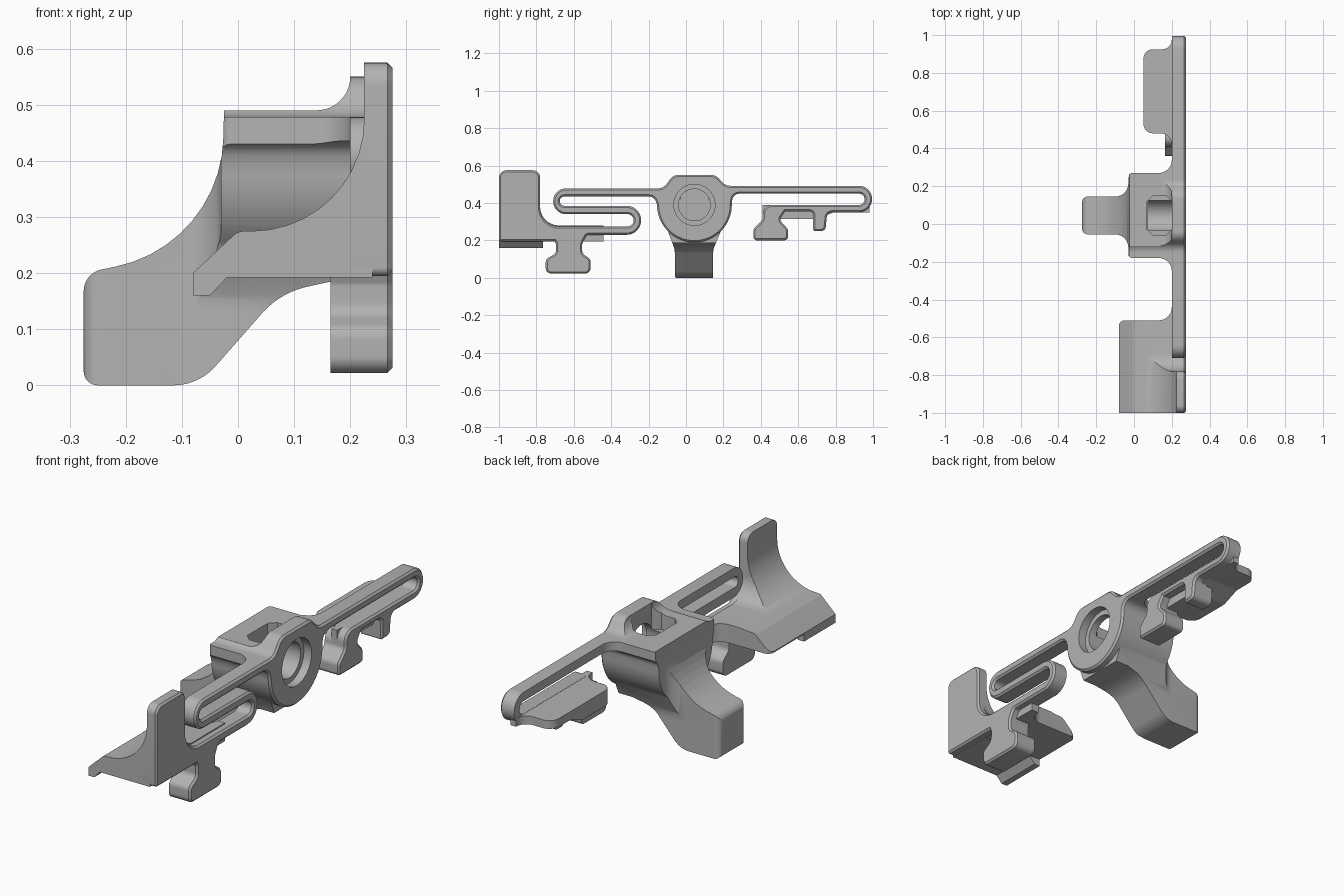
import bpy
import bmesh
import math
from mathutils import Vector

cube = bpy.data.objects.get("Cube")
if cube:
    bpy.data.objects.remove(cube, do_unlink=True)

grey = bpy.data.materials.new("plain_grey")
grey.use_nodes = True
grey.diffuse_color = (0.45, 0.45, 0.45, 1)
grey.node_tree.nodes["Principled BSDF"].inputs["Base Color"].default_value = grey.diffuse_color


def rounded(points, steps=10):
    """Turn (u, v, radius) corners into a polyline with arc corners."""
    out = []
    for i, corner in enumerate(points):
        here = Vector(corner[:2])
        radius = corner[2] if len(corner) > 2 else 0
        if not radius:
            out.append(here)
            continue
        to_prev = (Vector(points[i - 1][:2]) - here).normalized()
        to_next = (Vector(points[(i + 1) % len(points)][:2]) - here).normalized()
        half = to_prev.angle(to_next) / 2
        centre = here + (to_prev + to_next).normalized() * radius / math.sin(half)
        start = here + to_prev * radius / math.tan(half) - centre
        end = here + to_next * radius / math.tan(half) - centre
        sweep = math.atan2(start.cross(end), start.dot(end))
        for k in range(steps + 1):
            a = sweep * k / steps
            turned = Vector((start.x * math.cos(a) - start.y * math.sin(a),
                             start.x * math.sin(a) + start.y * math.cos(a)))
            out.append(centre + turned)
    return [p for i, p in enumerate(out) if (p - out[i - 1]).length > 1e-4]


def arc(centre, radius, first, last, steps):
    angles = [math.radians(first + (last - first) * k / steps) for k in range(steps + 1)]
    return [(centre[0] + radius * math.cos(a), centre[1] + radius * math.sin(a)) for a in angles]


def prism(name, points, axis, low, high, chamfer=0):
    """Extrude a rounded outline along an axis, chamfering the far rim."""
    place = {"x": lambda p, t: (t, p.x, p.y),
             "y": lambda p, t: (p.x, t, p.y),
             "z": lambda p, t: (p.x, p.y, t)}[axis]
    outline = rounded(points)
    bm = bmesh.new()
    near = [bm.verts.new(place(p, low)) for p in outline]
    far = [bm.verts.new(place(p, high)) for p in outline]
    bm.faces.new(near)
    cap = bm.faces.new(far)
    for i in range(len(outline)):
        bm.faces.new((near[i - 1], near[i], far[i], far[i - 1]))
    bmesh.ops.recalc_face_normals(bm, faces=bm.faces)
    if chamfer:
        bmesh.ops.bevel(bm, geom=list(cap.edges), offset=chamfer, segments=1,
                        affect="EDGES", clamp_overlap=False)
    mesh = bpy.data.meshes.new(name)
    bm.to_mesh(mesh)
    bm.free()
    mesh.materials.append(grey)
    obj = bpy.data.objects.new(name, mesh)
    bpy.context.collection.objects.link(obj)
    return obj


def combine(obj, others, operation, keep=False):
    """Apply booleans and remove the helper shapes."""
    for other in others:
        mod = obj.modifiers.new("boolean", "BOOLEAN")
        mod.operation, mod.object, mod.solver = operation, other, "EXACT"
    bpy.context.view_layer.update()
    graph = bpy.context.evaluated_depsgraph_get()
    mesh = bpy.data.meshes.new_from_object(obj.evaluated_get(graph))
    obj.modifiers.clear()
    obj.data = mesh
    if not keep:
        for other in others:
            bpy.data.objects.remove(other, do_unlink=True)
    return obj


BACK = 0.275
HUB = (0.045, 0.39)

# Outline pieces seen from the side (y, z, corner radius)
hook = [(.41, .39, .05), (.41, .31, .03), (.36, .26, .03), (.36, .2, .02),
        (.545, .2, .02), (.545, .26, .02), (.5, .31, .02), (.53, .355)]
tooth = [(.68, .355, .02), (.68, .25, .01), (.745, .25, .025), (.755, .35, .03)]
hub_top = [(.21, .492, .06), (.16, .55, .06), (-.07, .55, .06), (-.12, .478, .06)]
right_arm = [(.25, .45, .04), (.955, .45, .03), (.955, .39, .03)] + hook + tooth + [
    (.995, .35, .071), (.995, .492, .071)]
left_arm = [(-.71, .478, .068), (-.71, .34, .068), (-.28, .34, .032), (-.28, .275, .032),
            (-.78, .275, .1), (-.78, .575, .04), (-1, .575, .04), (-1, .195, .015),
            (-.55, .195), (-.53, .23, .02), (-.24, .23, .077), (-.24, .385, .077),
            (-.675, .385, .025), (-.675, .435, .025), (-.17, .435, .04)]

# Spring plate with hub ring and both folded arms
plate = prism("spring_plate", arc(HUB, .2, 180, 360, 40) + right_arm + hub_top + left_arm,
              "x", .2, BACK, .009)
recess = prism("recess", [(-1.1, .28), (-.72, .28), (-.72, .7), (-1.1, .7)], "x", .1, .225)
combine(plate, [recess], "DIFFERENCE")

# Lever body: three outlines intersected
body_side = ([(-.3, .435), (-.17, .435, .04)] + arc(HUB, .2, 180, 225, 10)
             + [(-.06, .15, .1), (-.06, -.1), (.145, -.1), (.145, .15, .1)]
             + arc(HUB, .2, 315, 360, 10)
             + [(.25, .45, .04), (.4, .45), (.4, .492)] + hub_top + [(-.3, .478)])
body_front = [(-.275, 0, .025), (-.07, 0, .1), (.075, .165, .15), (.17, .186), (.25, .186),
              (.25, .6), (.2, .6), (.2, .49, .06), (-.025, .49), (-.03, .25, .24),
              (-.275, .2, .04)]
body_plan = [(-.3, -.055), (-.03, -.055, .07), (-.03, -.18, .02), (.2, -.18, .069),
             (.2, -.25), (.26, -.25), (.26, .345), (.2, .345), (.2, .27, .069),
             (-.03, .27, .02), (-.03, .145, .07), (-.275, .145, .03), (-.275, -.055, .03)]
body_plan[0] = body_plan.pop()
body = prism("lever_body", body_side, "x", -.4, .24)
combine(body, [prism("front_helper", body_front, "y", -.5, .5),
               prism("plan_helper", body_plan, "z", -.2, .8)], "INTERSECT")

# Stepped blind bore and top slot
bore = prism("bore", arc(HUB, .085, 0, 351, 39), "x", .075, .4)
counterbore = prism("counterbore", arc(HUB, .11, 0, 351, 39), "x", .235, .4)
slot = prism("slot", [(.07, -.03), (.1, -.06), (.17, -.06), (.2, -.03), (.2, .12),
                      (.17, .15), (.1, .15), (.07, .12)], "z", .42, .8)
combine(plate, [bore, counterbore], "DIFFERENCE", keep=True)
combine(body, [bore, counterbore, slot], "DIFFERENCE")

# Large thumb pad
pad_front = [(-.08, .16), (-.05, .16), (-.02, .192), (.26, .192), (.26, .7), (.225, .7),
             (.225, .275, .2), (0, .275, .03), (-.08, .2)]
pad_side = [(-1, .1), (-.765, .1), (-.765, .194), (-.4, .194), (-.4, .28), (-.78, .28, .1),
            (-.78, .575, .04), (-1, .575, .04)]
pad_plan = [(-.2, -1.2), (.25, -1.2), (.25, -.44), (.2, -.44), (.2, -.51, .069),
            (-.08, -.51, .03), (-.08, -1.2)]
pad_plan.pop(0)
large_pad = prism("large_pad", pad_side, "x", -.2, .24)
combine(large_pad, [prism("front_helper", pad_front, "y", -1.2, -.3),
                    prism("plan_helper", pad_plan, "z", 0, .9)], "INTERSECT")

# Small rear pad
small_side = [(.38, .315), (.7, .315, .04), (.79, .35, .04), (1, .35), (1, .389), (.38, .389)]
small_plan = [(.05, .48, .05), (.13, .48), (.2, .48, .06), (.2, .41), (.24, .41), (.24, .98),
              (.2, .98), (.2, .925, .05), (.05, .925, .05)]
small_pad = prism("small_pad", small_side, "x", -.1, .23)
combine(small_pad, [prism("plan_helper", small_plan, "z", .1, .6)], "INTERSECT")

# T shaped foot, and the deeper hook and tooth
foot = [(-.75, .022, .03), (-.51, .022, .03), (-.51, .1, .03), (-.555, .13, .03),
        (-.555, .18, .02), (-.53, .24), (-.72, .24), (-.695, .18, .02), (-.695, .13, .03),
        (-.75, .1, .03)]
prism("t_foot", foot, "x", .165, BACK, .009)
prism("hook_depth", hook, "x", .165, .21)
prism("tooth_depth", tooth, "x", .165, .21)

# Smooth the rounded surfaces, keep the edges sharp
for obj in bpy.context.collection.objects:
    if obj.type == "MESH" and grey.name in obj.data.materials:
        bpy.ops.object.select_all(action="DESELECT")
        obj.select_set(True)
        bpy.context.view_layer.objects.active = obj
        bpy.ops.object.shade_smooth_by_angle(angle=math.radians(30))
